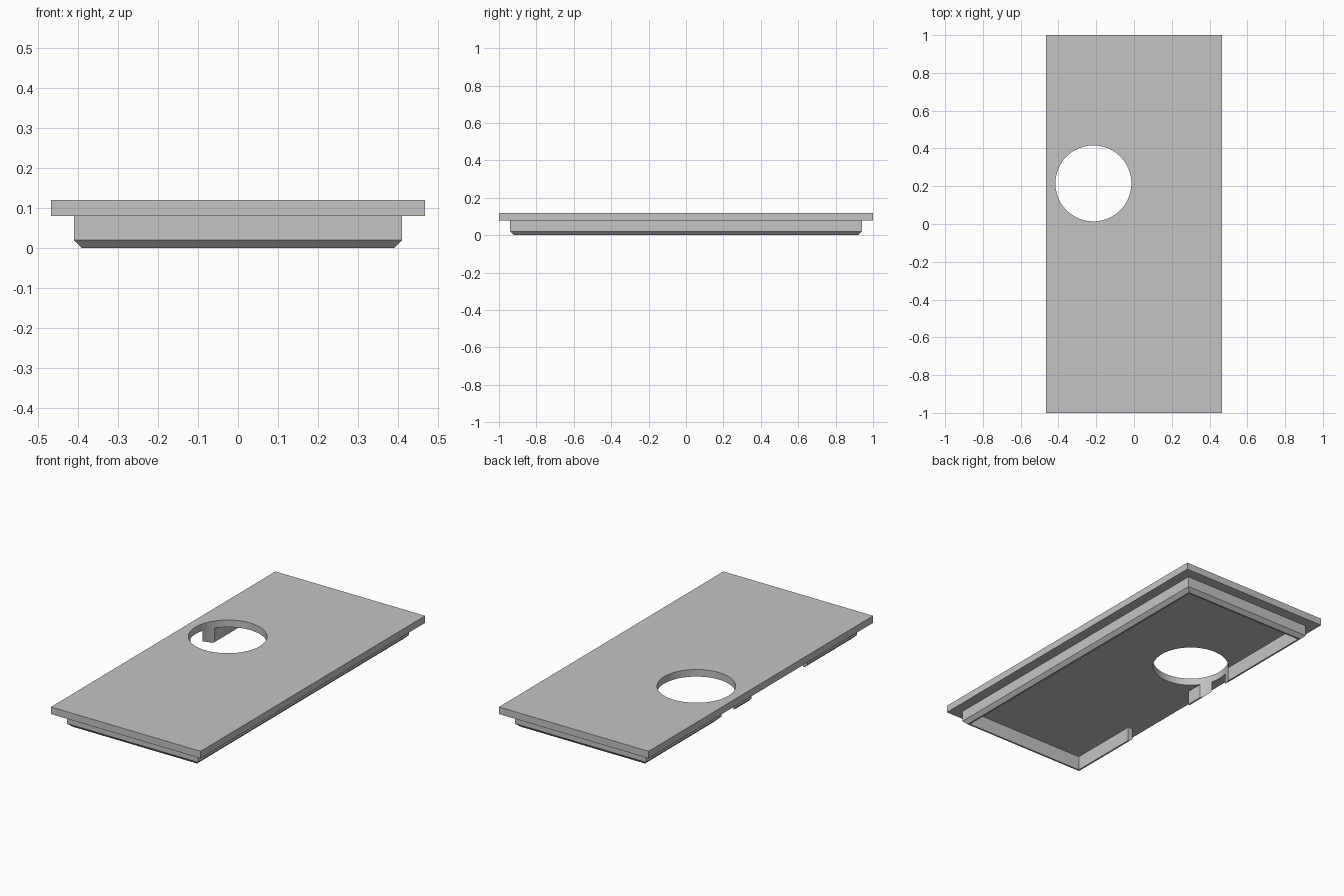
import bpy, bmesh

cube = bpy.data.objects.get("Cube")
if cube:
    bpy.data.objects.remove(cube, do_unlink=True)

grey = bpy.data.materials.new("plain_grey")
grey.use_nodes = True
GREY = (0.55, 0.55, 0.55, 1)
grey.diffuse_color = GREY
grey.node_tree.nodes["Principled BSDF"].inputs["Base Color"].default_value = GREY


def add_object(name, bm):
    bmesh.ops.recalc_face_normals(bm, faces=bm.faces)
    mesh = bpy.data.meshes.new(name)
    bm.to_mesh(mesh)
    bm.free()
    mesh.materials.append(grey)
    obj = bpy.data.objects.new(name, mesh)
    bpy.context.scene.collection.objects.link(obj)
    return obj


def box(name, low, high):
    bm = bmesh.new()
    bmesh.ops.create_cube(bm, size=1)
    for v in bm.verts:
        v.co = [a if c < 0 else b for a, b, c in zip(low, high, v.co)]
    return add_object(name, bm)


def rectangular_ring(name, profile):
    # sweep a closed (half width, half length, height) profile around a rectangle
    bm = bmesh.new()
    loops = [[bm.verts.new((sx * x, sy * y, z))
              for sx, sy in ((-1, -1), (1, -1), (1, 1), (-1, 1))]
             for x, y, z in profile]
    for a, b in zip(loops, loops[1:] + loops[:1]):
        for i in range(4):
            j = (i + 1) % 4
            bm.faces.new((a[i], a[j], b[j], b[i]))
    return add_object(name, bm)


def combine(obj, other, operation):
    # apply a boolean and discard the helper
    other.hide_render = True
    mod = obj.modifiers.new(operation.lower(), "BOOLEAN")
    mod.operation, mod.object, mod.solver = operation, other, "EXACT"
    bpy.ops.object.select_all(action="DESELECT")
    bpy.context.view_layer.objects.active = obj
    obj.select_set(True)
    bpy.ops.object.modifier_apply(modifier=mod.name)
    bpy.data.objects.remove(other, do_unlink=True)


# Chamfered locating rim, with its top buried in the plate
rim = rectangular_ring("rim", [
    (0.409, 0.941, 0.1), (0.409, 0.941, 0.02), (0.389, 0.921, 0),
    (0.379, 0.911, 0), (0.379, 0.911, 0.1)])

# Gap in one long side of the rim
combine(rim, box("gap_cutter", (-0.6, -0.5, -0.1), (-0.3, 0, 0.2)), "DIFFERENCE")

# Flat cover plate joined to the rim
cover = box("cover_plate", (-0.467, -1, 0.08), (0.467, 1, 0.12))
combine(cover, rim, "UNION")

# Round hole through the plate and the rim
bm = bmesh.new()
bmesh.ops.create_cone(bm, cap_ends=True, segments=96, radius1=0.201, radius2=0.201, depth=1)
bmesh.ops.translate(bm, verts=bm.verts, vec=(-0.215, 0.215, 0))
combine(cover, add_object("hole_cutter", bm), "DIFFERENCE")

bpy.ops.object.shade_smooth_by_angle()
